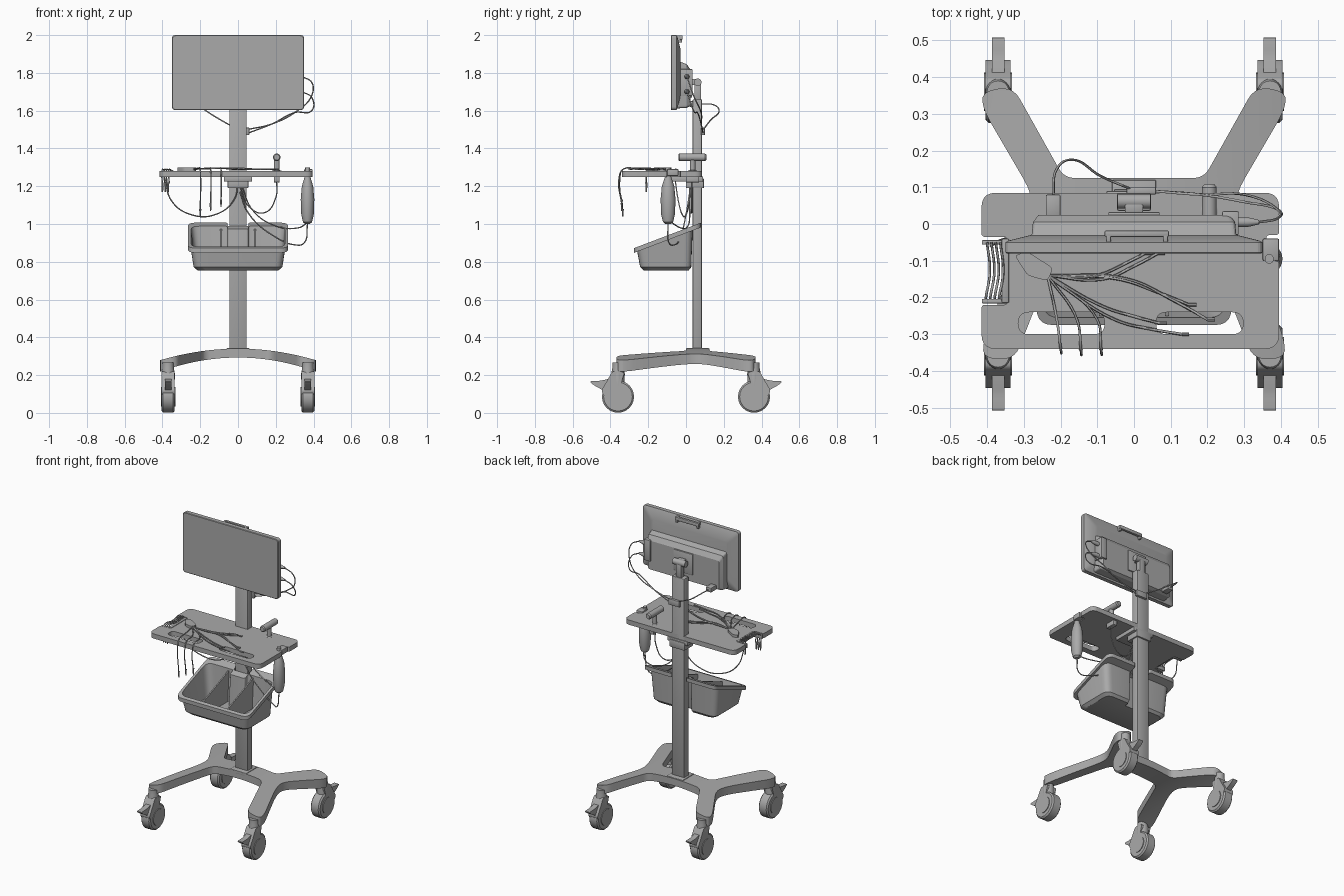
import bpy
import bmesh
from math import sin, cos, pi, radians
from mathutils import Vector

default_cube = bpy.data.objects.get("Cube")
if default_cube:
    bpy.data.objects.remove(default_cube)

grey = bpy.data.materials.new("medium_grey")
grey.use_nodes = True
colour = (0.4, 0.4, 0.4, 1)
grey.diffuse_color = colour
grey.node_tree.nodes["Principled BSDF"].inputs["Base Color"].default_value = colour


def finish(name, bm, angle=35):
    """Turn a bmesh into a shaded object."""
    bmesh.ops.remove_doubles(bm, verts=bm.verts, dist=1e-5)
    bmesh.ops.recalc_face_normals(bm, faces=bm.faces)
    mesh = bpy.data.meshes.new(name)
    bm.to_mesh(mesh)
    bm.free()
    mesh.shade_smooth()
    mesh.set_sharp_from_angle(angle=radians(angle))
    mesh.materials.append(grey)
    obj = bpy.data.objects.new(name, mesh)
    bpy.context.collection.objects.link(obj)
    return obj


def rounded(points, radius, steps=5):
    """Round the corners of a flat outline; radius may be one per corner."""
    result = []
    pts = [Vector(p) for p in points]
    for i, p in enumerate(pts):
        r = radius[i] if isinstance(radius, (list, tuple)) else radius
        before, after = pts[i - 1] - p, pts[(i + 1) % len(pts)] - p
        a = p + before.normalized() * min(r, before.length * 0.49)
        b = p + after.normalized() * min(r, after.length * 0.49)
        for k in range(steps + 1):
            t = k / steps
            result.append(a * (1 - t) ** 2 + p * 2 * t * (1 - t) + b * t * t)
    return result


def rect(x0, x1, y0, y1):
    return [(x0, y0), (x1, y0), (x1, y1), (x0, y1)]


def loft(name, rings, angle=35):
    """Skin closed rings with the same point count and cap both ends."""
    bm = bmesh.new()
    loops = [[bm.verts.new(p) for p in ring] for ring in rings]
    n = len(loops[0])
    for low, high in zip(loops, loops[1:]):
        for i in range(n):
            j = (i + 1) % n
            bm.faces.new((low[i], low[j], high[j], high[i]))
    bm.faces.new(loops[0])
    bm.faces.new(loops[-1])
    return finish(name, bm, angle)


def turned(name, centre, axis, profile, squash=1, sides=24):
    """Round part along an axis from (offset, radius) pairs."""
    rings = []
    for t, r in profile:
        ring = []
        for k in range(sides):
            a = 2 * pi * k / sides
            u, v = r * cos(a), r * sin(a) * squash
            p = {"x": (t, u, v), "y": (u, t, v), "z": (u, v, t)}[axis]
            ring.append(Vector(centre) + Vector(p))
        rings.append(ring)
    return loft(name, rings)


def box(name, x, y, z, bevel=0.004):
    bm = bmesh.new()
    bmesh.ops.create_cube(bm, size=1)
    for v in bm.verts:
        for i, (lo, hi) in enumerate((x, y, z)):
            v.co[i] = lo if v.co[i] < 0 else hi
    if bevel:
        bmesh.ops.bevel(bm, geom=bm.edges[:], offset=bevel, segments=2,
                        profile=0.5, affect="EDGES")
    return finish(name, bm)


def curve_bmesh(data):
    """Evaluate a temporary curve as a bmesh."""
    temp = bpy.data.objects.new("temp", data)
    bpy.context.collection.objects.link(temp)
    graph = bpy.context.evaluated_depsgraph_get()
    mesh = bpy.data.meshes.new_from_object(temp.evaluated_get(graph))
    bm = bmesh.new()
    bm.from_mesh(mesh)
    bpy.data.objects.remove(temp)
    bpy.data.curves.remove(data)
    bpy.data.meshes.remove(mesh)
    return bm


def slab(outlines, z0, z1):
    """Flat plate; outlines after the first are holes."""
    data = bpy.data.curves.new("temp", "CURVE")
    data.dimensions, data.fill_mode = "2D", "BOTH"
    data.extrude = (z1 - z0) / 2
    for outline in outlines:
        spline = data.splines.new("POLY")
        spline.points.add(len(outline) - 1)
        for p, co in zip(spline.points, outline):
            p.co = (co[0], co[1], 0, 1)
        spline.use_cyclic_u = True
    bm = curve_bmesh(data)
    bmesh.ops.translate(bm, verts=bm.verts, vec=(0, 0, (z0 + z1) / 2))
    return bm


def cable(name, points, radius=0.0035):
    data = bpy.data.curves.new("temp", "CURVE")
    data.dimensions, data.bevel_depth = "3D", radius
    data.bevel_resolution, data.resolution_u = 1, 8
    data.use_fill_caps = True
    spline = data.splines.new("BEZIER")
    spline.bezier_points.add(len(points) - 1)
    for p, co in zip(spline.bezier_points, points):
        p.co = co
        p.handle_left_type = p.handle_right_type = "AUTO"
    return finish(name, curve_bmesh(data), 60)


# Arched base: half outline mirrored, then bent downwards at the feet
half = [(0.19, 0.125), (0.33, 0.375), (0.415, 0.36), (0.41, 0.31), (0.27, 0.07),
        (0.29, -0.02), (0.405, -0.3), (0.415, -0.365), (0.325, -0.37), (0.18, 0.0)]
soft = [0.03, 0.04, 0.04, 0.04, 0.06, 0.06, 0.04, 0.04, 0.04, 0.04]
outline = rounded(half + [(-x, y) for x, y in reversed(half)], soft + soft[::-1])
bm = slab([outline], 0, 1)
for k in range(-13, 14):
    bmesh.ops.bisect_plane(bm, geom=bm.verts[:] + bm.edges[:] + bm.faces[:],
                           plane_co=(k * 0.03, 0, 0), plane_no=(1, 0, 0))
for v in bm.verts:
    top = 0.34 - 0.36 * v.co.x ** 2
    v.co.z = top if v.co.z > 0.5 else top - 0.047 - 0.08 * v.co.x ** 2
finish("base", bm)

# Four casters with brake pedals
for sx, side in ((-1, "right"), (1, "left")):
    for sy, end in ((-1, "front"), (1, "back")):
        c = Vector((sx * 0.37, sy * 0.36, 0.086))
        tag = f"{end}_{side}"
        turned(f"wheel_{tag}", c, "x", [(-0.034, 0.05), (-0.034, 0.076), (-0.026, 0.085),
               (0.026, 0.085), (0.034, 0.076), (0.034, 0.05)])
        turned(f"wheel_hub_{tag}", c, "x", [(-0.038, 0.052), (0.038, 0.052)])
        turned(f"caster_stem_{tag}", c, "z", [(0.05, 0.034), (0.12, 0.036), (0.15, 0.03),
               (0.18, 0.03)])
        for name, w, path in (
                ("caster_hood", 0.034, [(-0.035, 0.13), (0.03, 0.135), (0.06, 0.08),
                                        (0.09, 0.03), (0.07, 0), (0, 0.02)]),
                ("brake_pedal", 0.017, [(0.02, 0.1), (0.1, 0.083), (0.154, 0.082),
                                        (0.125, 0.058), (0.09, 0.04), (0.06, 0.02)])):
            shape = rounded(path, 0.015, 3)
            loft(f"{name}_{tag}", [[c + Vector((x, sy * p[0], p[1])) for p in shape]
                                   for x in (-w, w)])

# Column and the screen mount
box("column", (-0.046, 0.046), (0.035, 0.085), (0.31, 1.66), 0.006)
box("column_foot", (-0.06, 0.06), (0.0, 0.12), (0.32, 0.343))
box("mount_stem", (-0.02, 0.02), (0.045, 0.08), (1.65, 1.75))
turned("mount_hinge", (0, 0.062, 1.75), "x", [(-0.045, 0.02), (0.045, 0.02)])
box("mount_arm", (-0.025, 0.025), (0.03, 0.06), (1.735, 1.768))
box("mount_plate", (-0.07, 0.07), (0.02, 0.033), (1.67, 1.81))


# Screen: thin front with tapered back, then the deeper housing
def upright(x, z0, z1, r, y):
    return [(p.x, y, p.y) for p in rounded(rect(-x, x, z0, z1), r)]


loft("screen", [upright(0.35 - d, 1.603 + d, 2 - d, 0.02, y) for d, y in
                ((0.003, -0.08), (0, -0.077), (0, -0.05), (0.01, -0.045), (0.07, -0.03))], 15)
loft("screen_housing", [upright(0.28, 1.612, 1.865, 0.015, -0.045),
                        upright(0.275, 1.615, 1.845, 0.015, 0.005),
                        upright(0.26, 1.625, 1.815, 0.015, 0.025)], 20)
box("top_handle", (-0.08, 0.095), (-0.035, -0.018), (1.975, 1.998))
for x in (-0.075, 0.08):
    box("handle_post", (x, x + 0.012), (-0.05, -0.02), (1.96, 1.998), 0.002)
box("bottom_plug", (-0.24, -0.2), (0.02, 0.08), (1.62, 1.65))
for z in (1.7, 1.78):
    turned("side_plug", (0.27, 0.005, z), "x", [(0, 0.013), (0.04, 0.013), (0.07, 0.006)])
box("side_socket", (0.24, 0.285), (-0.03, 0.035), (1.68, 1.82))

# Work table with edge notches and two hand slots
table = [(-0.415, -0.34), (0.395, -0.34), (0.395, -0.1), (0.36, -0.1), (0.36, -0.03),
         (0.395, -0.03), (0.395, 0.085), (-0.415, 0.085), (-0.415, -0.035),
         (-0.345, -0.035), (-0.345, -0.22), (-0.415, -0.22)]
corner = [0.04, 0.04] + [0.01] * 4 + [0.04, 0.04] + [0.01] * 4
slots = [rounded(rect(a, b, -0.3, -0.24), 0.03) for a, b in ((-0.315, -0.08), (0.06, 0.297))]
finish("table", slab([rounded(table, corner)] + slots, 1.25, 1.281))
box("table_bracket", (-0.075, 0.075), (-0.08, 0.09), (1.225, 1.252))
box("bracket_clamp", (-0.055, 0.055), (0.0, 0.095), (1.19, 1.24))

# Cable rack in the right notch
box("rack_rail", (-0.36, -0.34), (-0.215, -0.04), (1.255, 1.285))
for k in range(4):
    x = -0.4 + k * 0.012
    cable("rack_cable", [(x, -0.05, 1.29), (x + 0.008, -0.13, 1.285), (x - 0.003, -0.2, 1.28),
                         (x, -0.21, 1.2 + k * 0.005)])
for y in (-0.05, -0.21):
    box("rack_finger", (-0.414, -0.34), (y - 0.006, y + 0.006), (1.25, 1.28), 0.002)

# Handheld probe in the left notch, scanner on its stand
turned("probe", (0.368, -0.095, 1.0), "z", [(0, 0.012), (0.01, 0.024), (0.05, 0.033),
       (0.13, 0.036), (0.2, 0.03), (0.24, 0.018), (0.26, 0.012), (0.3, 0.012)], 1.1)
box("probe_holder", (0.35, 0.395), (-0.1, -0.04), (1.255, 1.29))
turned("scanner_stand", (0.205, 0.035, 1.27), "z", [(0, 0.024), (0.012, 0.024), (0.015, 0.015),
       (0.08, 0.015)])
turned("scanner", (0.205, 0, 1.353), "y", [(-0.04, 0.015), (-0.035, 0.02), (0.1, 0.02),
       (0.108, 0.014)])
box("scanner_clamp", (0.19, 0.22), (-0.0, 0.07), (1.22, 1.255))


# Storage bin: sloping rim, back recess for the column, two dividers
def bin_ring(hx, front, back, recess, drop, flat=None):
    w = 0.055
    shape = [(-hx, front), (hx, front), (hx, back), (w, back), (w, recess), (-w, recess),
             (-w, back), (-hx, back)]
    r = [0.045] * 3 + [0.012] * 4 + [0.045]
    return [(p.x, p.y, flat or 0.992 + 0.38 * (p.y - 0.04) - drop) for p in rounded(shape, r)]


loft("storage_bin", [
    bin_ring(0.215, -0.225, 0.015, -0.02, 0, 0.755), bin_ring(0.235, -0.243, 0.028, -0.015, 0, 0.772),
    bin_ring(0.25, -0.258, 0.035, 0, 0.025), bin_ring(0.265, -0.275, 0.08, 0.03, 0.025),
    bin_ring(0.265, -0.275, 0.08, 0.03, 0), bin_ring(0.248, -0.255, 0.03, -0.008, 0),
    bin_ring(0.222, -0.232, 0.015, -0.025, 0, 0.775)])
for x in (-0.09, 0.09):
    path = [(-0.24, 0.77), (0.02, 0.77), (0.03, 0.975), (-0.06, 0.94), (-0.25, 0.865)]
    loft("bin_divider", [[(x + d, y, z) for y, z in path] for d in (-0.004, 0.004)])

# Lead bundle fanning out over the table
bundle = rounded([(-0.325, -0.085), (-0.29, -0.075), (-0.22, -0.12), (-0.235, -0.155),
                  (-0.29, -0.14)], 0.012, 3)
finish("lead_junction", slab([bundle], 1.28, 1.298))
start = Vector((-0.235, -0.14, 1.29))
for x, y, bend in ((0.03, -0.08, -0.03), (0.065, -0.08, -0.04), (0.15, -0.22, 0.03),
                   (0.2, -0.26, 0.05), (0.07, -0.27, -0.02), (0.13, -0.3, -0.04)):
    tip = Vector((x, y, 1.29))
    mid = start.lerp(tip, 0.5) + Vector((0, bend, 0.006))
    cable("lead", [start, mid, start.lerp(tip, 0.8) + Vector((0, bend / 2, 0)), tip], 0.004)
    turned("lead_tip", tip, "x", [(0, 0.005), (0.02, 0.005)], sides=8)
for x, y, low in ((-0.2, -0.35, 1.07), (-0.145, -0.355, 1.1), (-0.09, -0.355, 1.12)):
    cable("hanging_lead", [start, (x - 0.01, -0.26, 1.295), (x, -0.335, 1.288),
                           (x + 0.002, y, 1.24), (x, y + 0.015, low)])
    turned("clip", (x, y + 0.015, low - 0.03), "z", [(0, 0.003), (0.04, 0.006)], sides=8)
for k in range(3):
    x = -0.4 + k * 0.015
    turned("rack_plug", (x, -0.21, 1.17), "z", [(0, 0.004), (0.05, 0.006)], sides=8)

# Drooping cables below the table
cable("rack_drop_cable", [(-0.39, -0.06, 1.25), (-0.35, -0.04, 1.12), (-0.25, -0.02, 1.05),
                          (-0.12, 0.0, 1.05), (-0.02, 0.02, 1.13), (0.0, 0.03, 1.23)])
cable("scanner_cable", [(0.205, 0.03, 1.23), (0.2, 0.03, 1.14), (0.14, 0.03, 1.06),
                        (0.06, 0.02, 1.09), (0.01, 0.02, 1.2)])
cable("probe_cable", [(0.368, -0.095, 1.0), (0.35, -0.09, 0.9), (0.3, -0.06, 0.89),
                      (0.2, -0.03, 0.93), (0.06, 0.0, 1.05), (0.01, 0.02, 1.17)])
cable("probe_loop", [(0.37, -0.08, 1.01), (0.32, -0.03, 0.98), (0.2, 0.01, 0.99),
                     (0.08, 0.02, 1.07), (0.02, 0.02, 1.2)])

# Cables behind the screen
for k, z in enumerate((1.7, 1.78)):
    cable("side_cable", [(0.34, 0.005, z), (0.39, 0.015, z - 0.03), (0.39, 0.04, z - 0.1),
                         (0.3, 0.06 + k * 0.02, 1.59), (0.18, 0.08, 1.53), (0.05, 0.09, 1.48 + k * 0.02)])
cable("bottom_cable", [(-0.22, 0.075, 1.635), (-0.21, 0.15, 1.63), (-0.17, 0.175, 1.6),
                       (-0.09, 0.13, 1.55), (0, 0.092, 1.5)])
box("cable_clip", (-0.02, 0.06), (0.08, 0.1), (1.47, 1.51))
